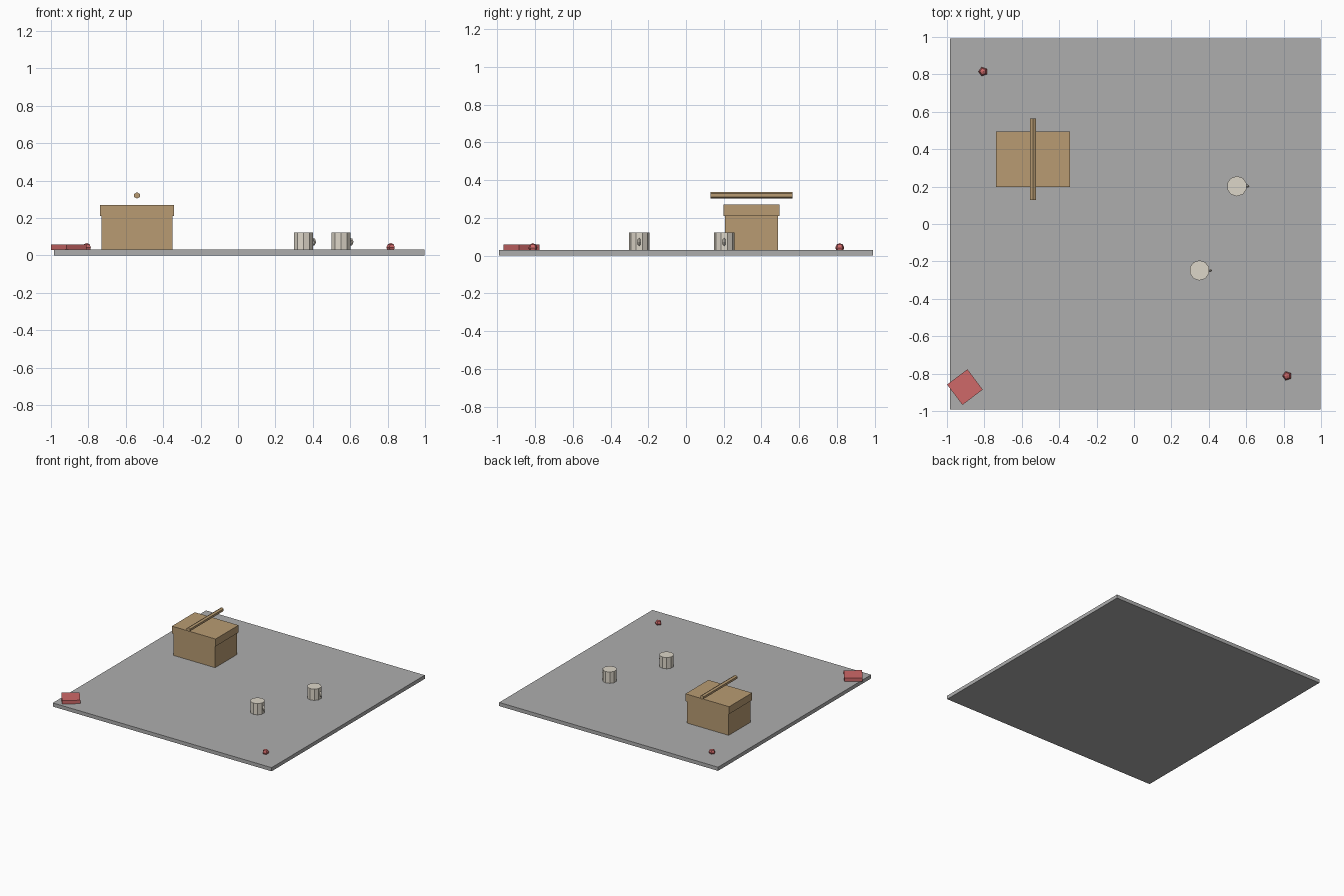
import bpy
from math import pi, radians

if "Cube" in bpy.data.objects:
    bpy.data.objects.remove(bpy.data.objects["Cube"])


def material(name, rgb):
    m = bpy.data.materials.new(name)
    m.diffuse_color = (*rgb, 1)
    m.use_nodes = True
    m.node_tree.nodes["Principled BSDF"].inputs["Base Color"].default_value = m.diffuse_color
    return m


WICKER = material("wicker", (0.48, 0.33, 0.17))
RED = material("red", (0.62, 0.14, 0.14))
CREAM = material("cream", (0.72, 0.67, 0.58))
GREY = material("blanket_grey", (0.42, 0.42, 0.42))


def finish(name, mat):
    ob = bpy.context.object
    ob.name = name
    ob.data.materials.append(mat)
    return ob


def box(name, centre, size, mat, turn=0):
    bpy.ops.mesh.primitive_cube_add(size=1, location=centre, rotation=(0, 0, turn))
    bpy.context.object.scale = size
    return finish(name, mat)


def cylinder(name, centre, radius, depth, sides, mat, rotation=(0, 0, 0)):
    bpy.ops.mesh.primitive_cylinder_add(vertices=sides, radius=radius, depth=depth,
                                        location=centre, rotation=rotation)
    return finish(name, mat)


# Blanket
box("blanket", (0.007, 0, 0.015), (1.982, 1.982, 0.03), GREY)

# Basket with lid and floating carry bar
BX, BY = -0.54, 0.347
box("basket_body", (BX, BY, 0.12), (0.377, 0.282, 0.18), WICKER)
box("basket_lid", (BX, BY, 0.24), (0.396, 0.297, 0.06), WICKER)
cylinder("basket_handle", (BX, BY, 0.32), 0.017, 0.436, 6, WICKER, (pi / 2, 0, 0))

# Cups, each with a small ring handle on its right
for i, (x, y) in enumerate([(0.35, -0.248), (0.55, 0.202)], 1):
    cylinder(f"cup_{i}", (x, y, 0.076), 0.054, 0.092, 10, CREAM)
    bpy.ops.mesh.primitive_torus_add(major_segments=8, minor_segments=4,
                                     major_radius=0.016, minor_radius=0.008,
                                     location=(x + 0.044, y, 0.072),
                                     rotation=(pi / 2, 0, 0))
    finish(f"cup_handle_{i}", CREAM)

# Folded napkin in the corner
box("napkin", (-0.904, -0.872, 0.044), (0.136, 0.136, 0.029), RED, radians(37))

# Berries
for i, (x, y) in enumerate([(-0.807, 0.815), (0.818, -0.812)], 1):
    bpy.ops.mesh.primitive_uv_sphere_add(segments=5, ring_count=4, radius=0.025,
                                         location=(x, y, 0.041),
                                         rotation=(0, 0, pi / 2))
    finish(f"berry_{i}", RED)
